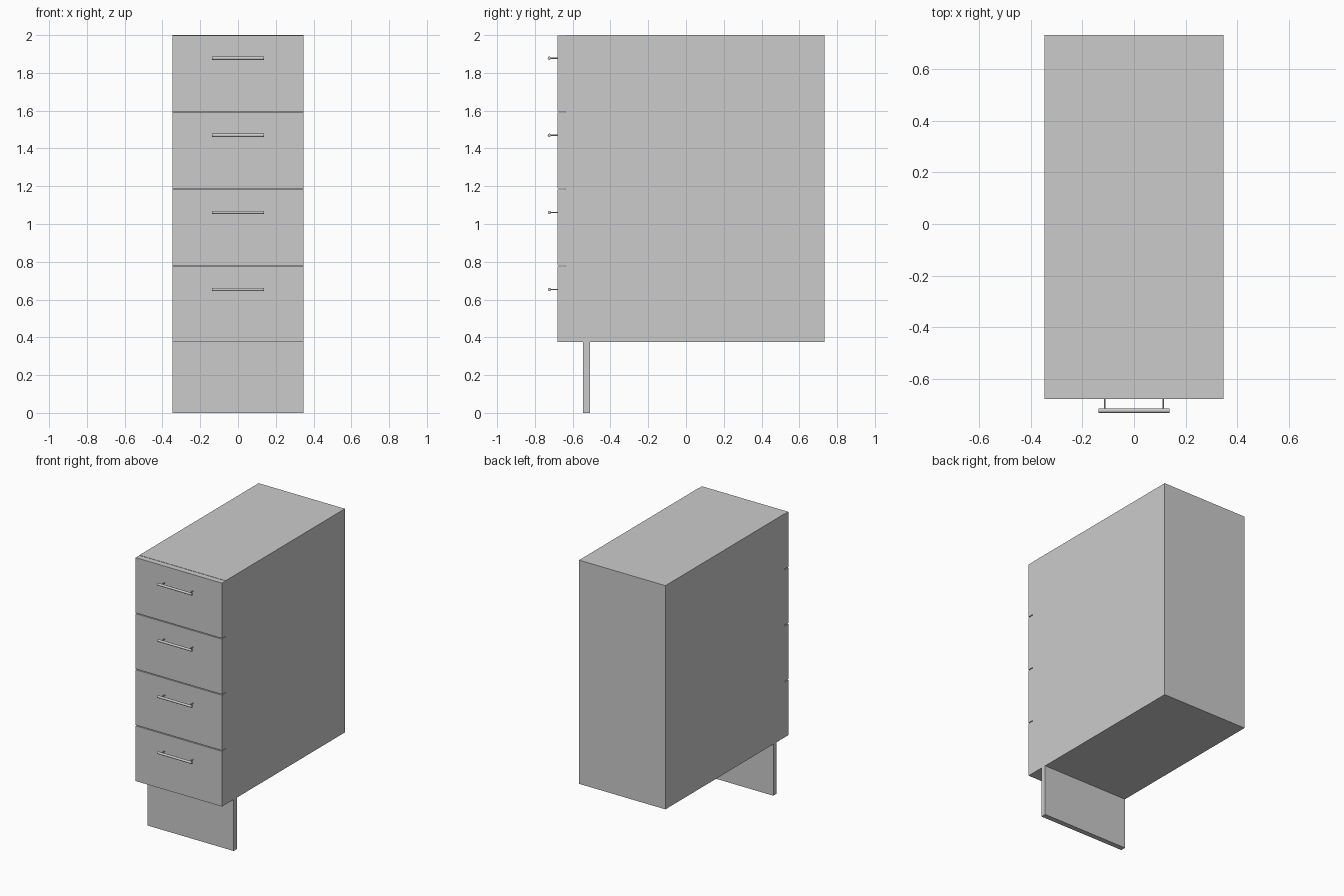
import bpy
from math import radians

if "Cube" in bpy.data.objects:
    bpy.data.objects.remove(bpy.data.objects["Cube"])

W = 0.347                       # half width
FRONT, BACK = -0.679, 0.732     # cabinet depth
SEAM = FRONT + 0.042            # back of the drawer fronts
BOTTOM, TOP = 0.374, 2.0
PITCH, GAP = 0.4075, 0.006


def box(name, y0, y1, z0, z1):
    bpy.ops.mesh.primitive_cube_add(size=1, location=(0, (y0 + y1) / 2, (z0 + z1) / 2))
    ob = bpy.context.object
    ob.name = name
    ob.scale = (2 * W, y1 - y0, z1 - z0)
    bpy.ops.object.transform_apply(location=False, rotation=False, scale=True)
    return ob


def rod(name, radius, length, location, rotation):
    bpy.ops.mesh.primitive_cylinder_add(vertices=20, radius=radius, depth=length,
                                        location=location, rotation=rotation)
    ob = bpy.context.object
    ob.name = name
    bpy.ops.object.shade_smooth_by_angle(angle=radians(40))
    return ob


# Cabinet body and the toe-kick board that carries it
box("cabinet_body", SEAM, BACK, BOTTOM, TOP)
box("plinth_board", -0.545, -0.507, 0, BOTTOM)

# Four drawers, each with a bar handle on two posts
BAR_Y, BAR_R = -0.7233, 0.0087
for i in range(4):
    z0 = BOTTOM + i * PITCH
    box(f"drawer_front_{i + 1}", FRONT, SEAM, z0, z0 + PITCH - GAP)
    z = 0.653 + i * 0.4083
    rod(f"handle_bar_{i + 1}", BAR_R, 0.275, (0, BAR_Y, z), (0, radians(90), 0))
    for side, label in ((-1, "left"), (1, "right")):
        rod(f"handle_post_{label}_{i + 1}", 0.0035, FRONT - BAR_Y,
            (side * 0.113, (FRONT + BAR_Y) / 2, z), (radians(90), 0, 0))
